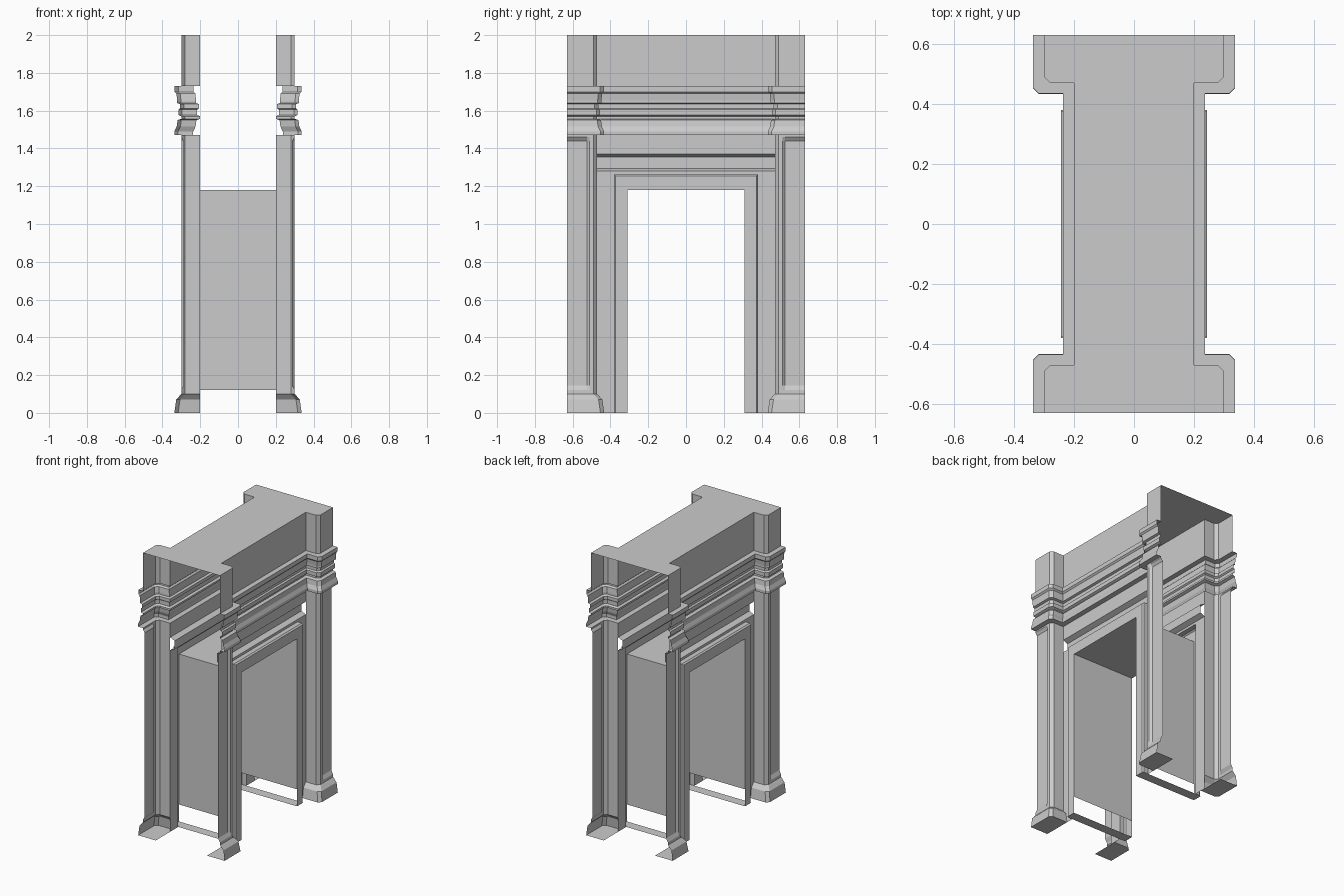
import bpy

cube = bpy.data.objects.get("Cube")
if cube:
    bpy.data.objects.remove(cube, do_unlink=True)

stone = bpy.data.materials.new("grey_stone")
stone.use_nodes = True
GREY = (0.6, 0.6, 0.6, 1.0)
stone.diffuse_color = GREY
stone.node_tree.nodes["Principled BSDF"].inputs["Base Color"].default_value = GREY


def build(name, verts, faces):
    """One quarter of a part, mirrored to all four corners."""
    mesh = bpy.data.meshes.new(name)
    mesh.from_pydata(verts, [], faces)
    mesh.materials.append(stone)
    obj = bpy.data.objects.new(name, mesh)
    bpy.context.collection.objects.link(obj)
    mirror = obj.modifiers.new("mirror", "MIRROR")
    mirror.use_axis = (True, True, False)
    mirror.merge_threshold = 0.0005
    return obj


def loft(name, rows):
    """Sheet of quads through rows of equal length."""
    n = len(rows[0])
    verts = [p for row in rows for p in row]
    faces = [(i * n + j, (i + 1) * n + j, (i + 1) * n + j + 1, i * n + j + 1)
             for i in range(len(rows) - 1) for j in range(n - 1)]
    return build(name, verts, faces)


def plate(name, points, z):
    return build(name, [(x, y, z) for x, y in points], [tuple(range(len(points)))])


END, PIER, WALL, STEP = 0.63, 0.30, 0.20, 0.47


def plan(p):
    """Outline of pier and wall, pushed outward by p."""
    return [(PIER + p, END), (PIER + p, STEP + 0.02 - p), (PIER - 0.02 + p, STEP - p),
            (WALL + p, STEP - p), (WALL + p, 0)]


# Cornice mouldings and upper wall
cornice = [(0, 1.47), (.037, 1.47), (.037, 1.49), (.025, 1.515), (.02, 1.55), (0, 1.557),
           (0, 1.57), (.016, 1.577), (.016, 1.605), (.006, 1.612), (.006, 1.635),
           (.022, 1.64), (.022, 1.655), (.026, 1.69), (.036, 1.70), (.036, 1.73),
           (0, 1.73), (0, 2.0)]
loft("cornice_and_upper_wall", [[(x, y, z) for x, y in plan(p)] for p, z in cornice])
plate("roof_slab", [(0, END)] + [(0, 0)] + plan(0)[::-1], 2.0)

# Piers: flared plinth, then a shaft with a sunken panel
pier = [(.037, 0, 0), (.027, 0, .07), (.005, 0, .095), (0, 0, .10), (0, 0, .12),
        (0, .014, .145), (0, .014, 1.44), (0, 0, 1.46), (0, 0, 1.47)]
rows = []
for flare, sink, z in pier:
    x = PIER + flare
    rows.append([(x - sink, END, z), (x - sink, STEP + .055, z), (x, STEP + .04, z),
                 (x, STEP + .02 - flare, z), (x - .02, STEP - flare, z),
                 (WALL, STEP - flare, z)])
loft("piers", rows)
foot = [(x, y) for x, y, z in rows[0]]
plate("plinth_undersides", foot + [(WALL, END)], 0)

# Lintel with a long recessed groove
groove = [(WALL, 1.28), (.165, 1.295), (.165, 1.355), (WALL, 1.37), (WALL, 1.47)]
loft("lintel", [[(x, STEP, z), (x, 0, z)] for x, z in groove])

# Raised door frame and the wall margin round it
JAMB, HEAD, FACE = 0.31, 1.18, 0.243
frame = [(FACE, 0, 0), (FACE, .062, .075), (FACE - .01, .07, .083),
         (WALL, .07, .083), (WALL, STEP - JAMB, .10)]
loft("door_frame", [[(x, JAMB + dy, 0), (x, JAMB + dy, HEAD + dz), (x, 0, HEAD + dz)]
                    for x, dy, dz in frame])

# Passage lining, open near the ground
loft("passage_lining", [[(x, JAMB, .12), (x, JAMB, HEAD), (x, 0, HEAD)] for x in (0, FACE)])

# Thin ground strips joining the frame feet
loft("ground_strips", [[(x, JAMB + .07, 0), (x, JAMB, 0)] for x in (0, FACE)])
